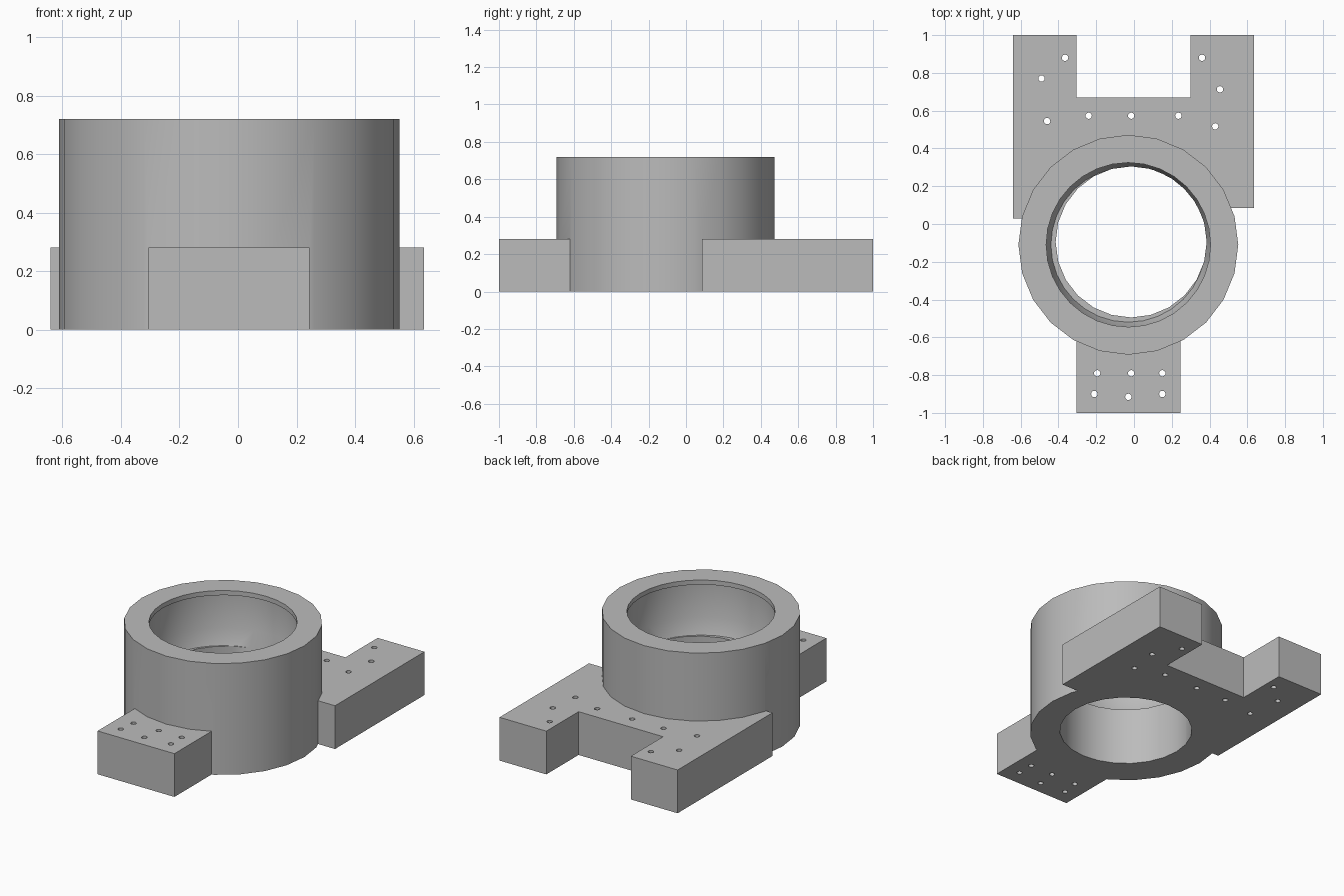
import bpy, bmesh, math

cube = bpy.data.objects.get("Cube")
if cube:
    bpy.data.objects.remove(cube, do_unlink=True)

grey = bpy.data.materials.new("machined_grey")
grey.use_nodes = True
COLOUR = (0.5, 0.5, 0.5, 1)
grey.diffuse_color = COLOUR
grey.node_tree.nodes["Principled BSDF"].inputs["Base Color"].default_value = COLOUR

HEIGHT, PLATE = 0.72, 0.28
CENTRE = (-0.03, -0.11)


def finish(name, bm):
    bmesh.ops.recalc_face_normals(bm, faces=bm.faces[:])
    mesh = bpy.data.meshes.new(name)
    bm.to_mesh(mesh)
    bm.free()
    mesh.materials.append(grey)
    ob = bpy.data.objects.new(name, mesh)
    bpy.context.collection.objects.link(ob)
    return ob


def stack(name, centre, profile, sides):
    """Solid of revolution from (radius, z) pairs, bottom to top."""
    bm = bmesh.new()
    rings = []
    for r, z in profile:
        rings.append([bm.verts.new((centre[0] + r * math.cos(math.tau * i / sides),
                                    centre[1] + r * math.sin(math.tau * i / sides), z))
                      for i in range(sides)])
    for a, b in zip(rings, rings[1:]):
        for i in range(sides):
            j = (i + 1) % sides
            bm.faces.new((a[i], a[j], b[j], b[i]))
    bm.faces.new(rings[0][::-1])
    bm.faces.new(rings[-1])
    return finish(name, bm)


def plate(name, outline):
    bm = bmesh.new()
    face = bm.faces.new([bm.verts.new((x, y, 0)) for x, y in outline])
    top = bmesh.ops.extrude_face_region(bm, geom=[face])["geom"]
    bmesh.ops.translate(bm, vec=(0, 0, PLATE),
                        verts=[v for v in top if isinstance(v, bmesh.types.BMVert)])
    return finish(name, bm)


def combine(target, tool, operation):
    mod = target.modifiers.new("combine", "BOOLEAN")
    mod.operation, mod.solver, mod.object = operation, "EXACT", tool
    bpy.context.view_layer.objects.active = target
    bpy.ops.object.modifier_apply(modifier=mod.name)
    bpy.data.objects.remove(tool, do_unlink=True)


# Round bearing housing
housing = stack("bearing_housing", CENTRE, [(0.582, 0), (0.582, HEIGHT)], 24)

# Forked back bracket and front foot
fork = plate("back_fork", [
    (-0.64, 0.03), (-0.2, 0.03), (0.2, 0.085), (0.635, 0.085), (0.635, 1),
    (0.3, 1), (0.3, 0.67), (-0.305, 0.67), (-0.305, 1), (-0.64, 1)])
foot = plate("front_foot", [(-0.305, -1), (0.245, -1), (0.245, -0.5), (-0.305, -0.5)])
for part in (fork, foot):
    combine(housing, part, "UNION")

# Upper bore with a thin lip and a tapered seat, then the lower through hole
upper = stack("upper_bore", CENTRE, [
    (0.41, 0.375), (0.445, 0.475), (0.445, 0.69), (0.435, 0.69), (0.435, HEIGHT + 0.1)], 32)
lower = stack("lower_bore", (-0.015, -0.095), [(0.4, -0.1), (0.4, 0.4)], 24)
for cutter in (upper, lower):
    combine(housing, cutter, "DIFFERENCE")

# Screw holes through the fork and the foot
for x, y in [(-0.365, 0.88), (-0.49, 0.77), (-0.46, 0.545), (-0.24, 0.573), (-0.015, 0.573),
             (0.235, 0.573), (0.36, 0.88), (0.455, 0.713), (0.43, 0.517),
             (-0.195, -0.79), (-0.015, -0.79), (0.15, -0.79),
             (-0.21, -0.9), (-0.03, -0.915), (0.15, -0.9)]:
    hole = stack("screw_hole", (x, y), [(0.017, -0.1), (0.017, PLATE + 0.1)], 12)
    combine(housing, hole, "DIFFERENCE")

bpy.ops.object.select_all(action="DESELECT")
housing.select_set(True)
bpy.context.view_layer.objects.active = housing
bpy.ops.object.shade_smooth_by_angle(angle=math.radians(31))
